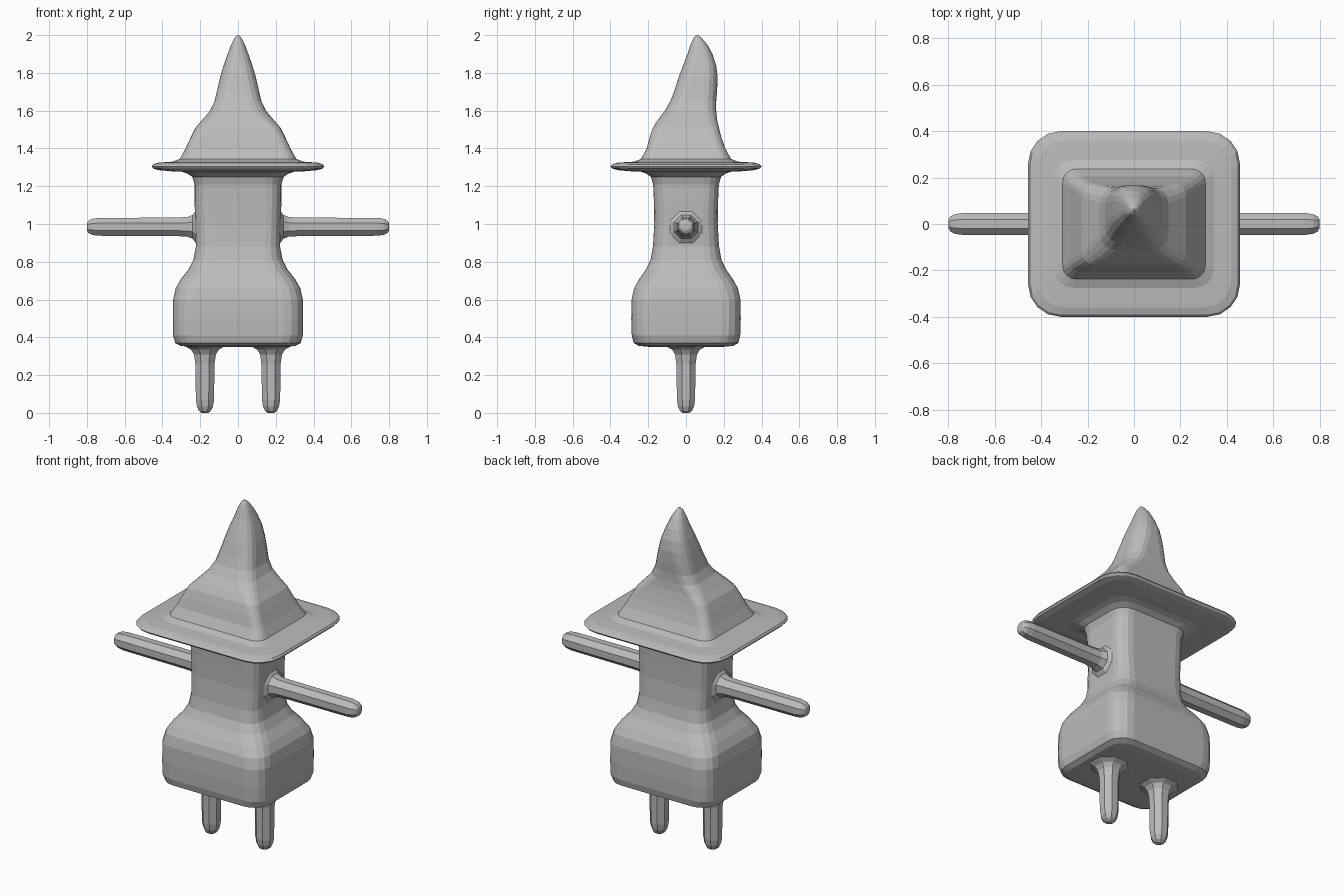
import bpy, bmesh, math
from mathutils import Vector

grey = bpy.data.materials.new("plain grey")
grey.diffuse_color = (0.5, 0.5, 0.5, 1)


def loft(name, rings):
    """Skin a list of equal-length point rings and cap both ends."""
    bm = bmesh.new()
    loops = [[bm.verts.new(p) for p in ring] for ring in rings]
    n = len(loops[0])
    for a, b in zip(loops, loops[1:]):
        for i in range(n):
            j = (i + 1) % n
            bm.faces.new((a[i], a[j], b[j], b[i]))
    bm.faces.new(loops[0][::-1])
    bm.faces.new(loops[-1])
    bmesh.ops.recalc_face_normals(bm, faces=bm.faces)
    me = bpy.data.meshes.new(name)
    bm.to_mesh(me)
    bm.free()
    me.materials.append(grey)
    ob = bpy.data.objects.new(name, me)
    bpy.context.collection.objects.link(ob)
    return ob


def rounded(z, hx, y0, y1, r):
    """Rounded rectangle at height z; r is the corner radius."""
    cy, hy = (y0 + y1) / 2, (y1 - y0) / 2
    r = min(r, hx * 0.98, hy * 0.98)
    pts = []
    for q, (sx, sy) in enumerate(((1, 1), (-1, 1), (-1, -1), (1, -1))):
        for k in range(5):
            a = math.radians(90 * q + 22.5 * k)
            pts.append(Vector((sx * (hx - r) + r * math.cos(a),
                               cy + sy * (hy - r) + r * math.sin(a), z)))
    return pts


# body: z, half width, half depth, corner radius
body = [(0.35, 0.26, 0.20, 0.08), (0.355, 0.305, 0.25, 0.09), (0.37, 0.332, 0.277, 0.1),
        (0.41, 0.344, 0.287, 0.1), (0.50, 0.345, 0.29, 0.1), (0.60, 0.343, 0.288, 0.1),
        (0.66, 0.33, 0.275, 0.1), (0.71, 0.302, 0.247, 0.1), (0.76, 0.262, 0.212, 0.1),
        (0.81, 0.236, 0.188, 0.09), (0.88, 0.223, 0.175, 0.08), (1.0, 0.226, 0.168, 0.08),
        (1.12, 0.23, 0.17, 0.08), (1.21, 0.23, 0.174, 0.08), (1.25, 0.242, 0.186, 0.09),
        (1.268, 0.27, 0.213, 0.1), (1.29, 0.34, 0.28, 0.1)]
loft("body", [rounded(z, x, -y, y, r) for z, x, y, r in body])

# hat with brim: z, half width, front y, back y, corner radius
hat = [(1.278, 0.34, -0.28, 0.28, 0.1), (1.285, 0.42, -0.36, 0.36, 0.12),
       (1.294, 0.449, -0.391, 0.391, 0.135), (1.305, 0.457, -0.40, 0.40, 0.14),
       (1.316, 0.449, -0.391, 0.391, 0.135), (1.325, 0.42, -0.36, 0.36, 0.12),
       (1.33, 0.345, -0.275, 0.275, 0.08), (1.345, 0.308, -0.238, 0.238, 0.06),
       (1.40, 0.278, -0.208, 0.208, 0.05), (1.46, 0.25, -0.192, 0.187, 0.05),
       (1.51, 0.225, -0.175, 0.174, 0.05), (1.55, 0.19, -0.15, 0.165, 0.06),
       (1.60, 0.148, -0.112, 0.16, 0.07), (1.65, 0.124, -0.083, 0.16, 0.07),
       (1.71, 0.11, -0.06, 0.165, 0.07), (1.78, 0.094, -0.038, 0.167, 0.07),
       (1.84, 0.076, -0.015, 0.16, 0.06), (1.90, 0.055, 0.008, 0.14, 0.05),
       (1.95, 0.036, 0.024, 0.113, 0.04), (1.985, 0.018, 0.04, 0.083, 0.02),
       (2.0, 0.005, 0.055, 0.065, 0.005)]
loft("hat", [rounded(*s) for s in hat])


def limb(name, start, axis, sections):
    """Eight-sided limb along axis from distance/radius pairs."""
    axis = Vector(axis)
    u = Vector((0, 1, 0))
    v = axis.cross(u)
    rings = []
    for d, r in sections:
        c = Vector(start) + axis * d
        rings.append([c + r * (math.cos(t) * u + math.sin(t) * v)
                      for t in (math.radians(22.5 + 45 * i) for i in range(8))])
    return loft(name, rings)


# arms and legs flare where they meet the body and round off at the tips
for s, side in ((-1, "left"), (1, "right")):
    limb(side + "_arm", (0, 0, 0.985), (s, 0, 0),
         [(0.20, 0.12), (0.226, 0.09), (0.24, 0.068), (0.27, 0.056), (0.33, 0.053),
          (0.74, 0.051), (0.775, 0.045), (0.793, 0.034), (0.80, 0.02)])
    limb(side + "_leg", (s * 0.175, 0, 0.37), (0, 0, -1),
         [(0.0, 0.13), (0.022, 0.105), (0.035, 0.08), (0.06, 0.063), (0.11, 0.055),
          (0.30, 0.052), (0.335, 0.046), (0.36, 0.034), (0.37, 0.018)])
